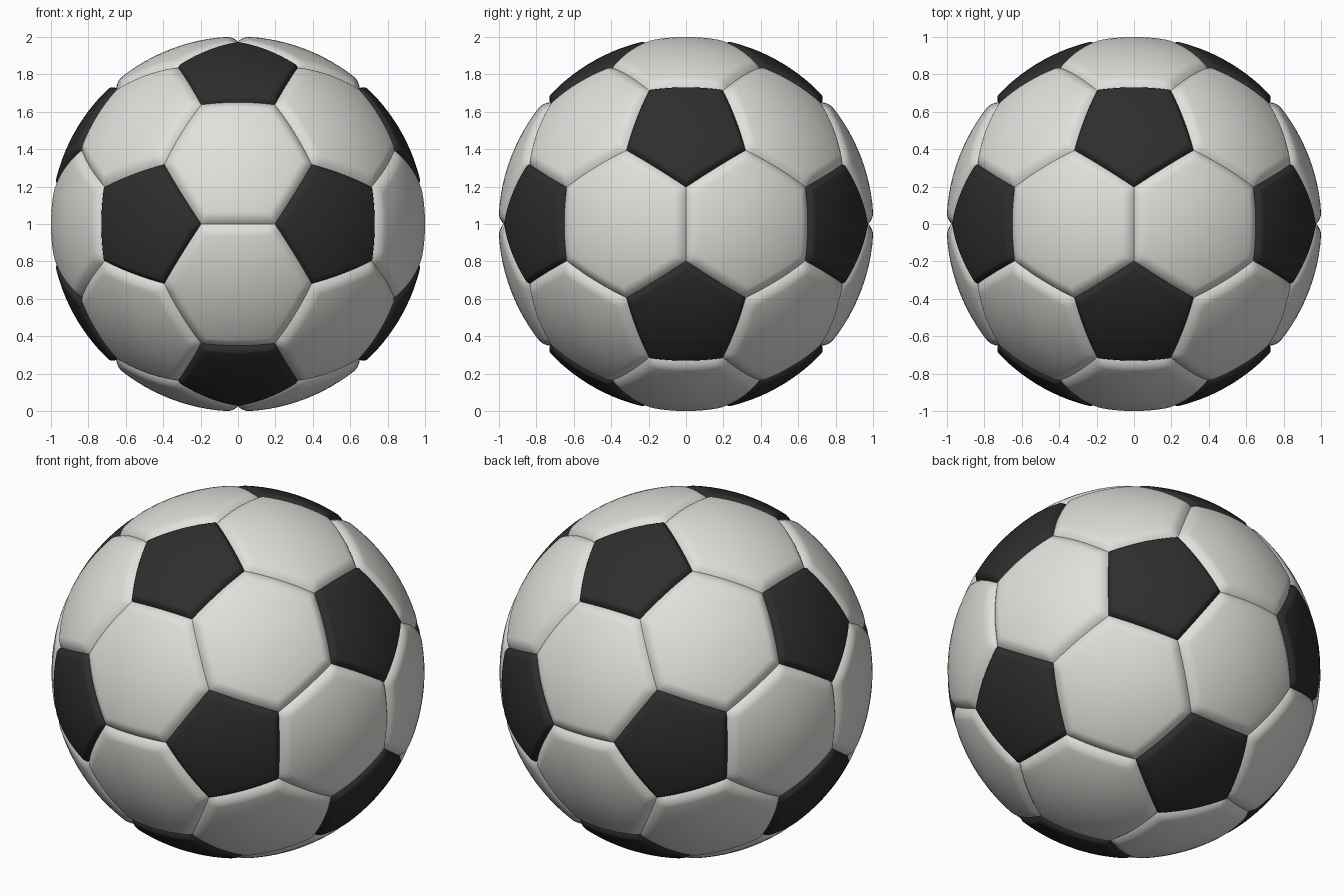
import bpy
import bmesh
import math
from itertools import combinations
from mathutils import Vector

RADIUS = 1.002        # crown of the panels
SEAM_DEPTH = 0.026    # how far the seams sink
SEGMENTS = 12         # divisions along each panel side
CENTRE = Vector((0, 0, 1))

cube = bpy.data.objects.get("Cube")
if cube:
    bpy.data.objects.remove(cube, do_unlink=True)


def make_material(name, colour):
    mat = bpy.data.materials.new(name)
    mat.use_nodes = True
    mat.diffuse_color = colour
    bsdf = next(n for n in mat.node_tree.nodes if n.type == 'BSDF_PRINCIPLED')
    bsdf.inputs["Base Color"].default_value = colour
    bsdf.inputs["Roughness"].default_value = 0.5
    return mat


def sort_round(points):
    """Order corners counter-clockwise, seen from outside."""
    axis = sum(points, Vector()).normalized()
    u = (points[0] - axis * points[0].dot(axis)).normalized()
    v = axis.cross(u)
    return sorted(points, key=lambda p: math.atan2(p.dot(v), p.dot(u)))


def add_panel(bm, corners, roll):
    """One domed panel: rings from its middle to its seam, rolled down at the edge."""
    corners = sort_round(corners)
    n = len(corners)
    middle = sum(corners, Vector()) / n
    inradius = ((corners[0] + corners[1]) / 2 - middle).length
    outline = [corners[i].lerp(corners[(i + 1) % n], s / SEGMENTS)
               for i in range(n) for s in range(SEGMENTS)]

    # ring distances from the seam: fine across the roll, coarse on the dome
    gaps = [inradius + (roll - inradius) * k / 6 for k in range(1, 6)]
    gaps += [roll * (1 - k / 7) for k in range(8)]

    hub = bm.verts.new(CENTRE + middle.normalized() * RADIUS)
    previous = None
    for gap in gaps:
        sink = SEAM_DEPTH * max(0, 1 - gap / roll) ** 2
        ring = [bm.verts.new(CENTRE + middle.lerp(p, 1 - gap / inradius).normalized()
                             * (RADIUS - sink)) for p in outline]
        for i in range(len(ring)):
            j = (i + 1) % len(ring)
            if previous:
                bm.faces.new((previous[i], ring[i], ring[j], previous[j]))
            else:
                bm.faces.new((hub, ring[i], ring[j]))
        previous = ring


def build_panels(name, panels, roll, mat):
    bm = bmesh.new()
    for corners in panels:
        add_panel(bm, corners, roll)
    for face in bm.faces:
        face.smooth = True
    mesh = bpy.data.meshes.new(name)
    bm.to_mesh(mesh)
    bm.free()
    mesh.materials.append(mat)
    obj = bpy.data.objects.new(name, mesh)
    bpy.context.collection.objects.link(obj)


# Icosahedron corners, and which of them are neighbours
phi = (1 + math.sqrt(5)) / 2
size = math.sqrt(phi ** 2 + 1 / 9)
tips = []
for a in (-1, 1):
    for b in (-phi, phi):
        tips += [Vector(c) / size for c in ((0, a, b), (a, b, 0), (b, 0, a))]
side = 2 / size


def near(p, q):
    return abs((p - q).length - side) < side / 10


def third(p, q):
    return p.lerp(q, 1 / 3)


# Cutting every tip leaves pentagons; what remains of each triangle is a hexagon
pentagons = [[third(p, q) for q in tips if near(p, q)] for p in tips]
hexagons = [[third(p, q) for p in tri for q in tri if p is not q]
            for tri in combinations(tips, 3)
            if all(near(p, q) for p, q in combinations(tri, 2))]

white = make_material("white_leather", (0.76, 0.745, 0.71, 1))
black = make_material("black_leather", (0.027, 0.027, 0.027, 1))

build_panels("white_hexagon_panels", hexagons, 0.065, white)
build_panels("black_pentagon_panels", pentagons, 0.035, black)
